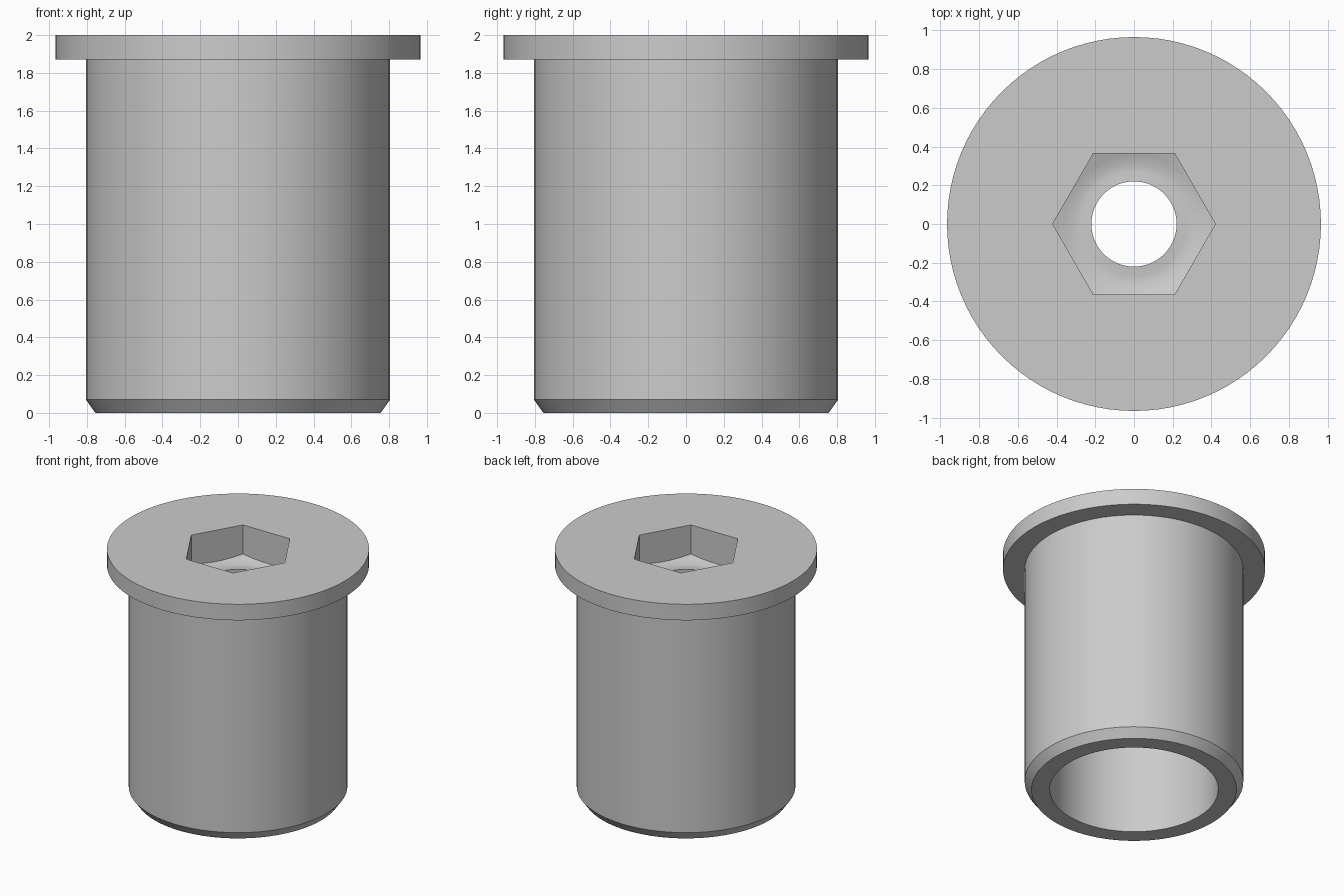
import bpy, bmesh, math
from mathutils import Matrix

cube = bpy.data.objects.get("Cube")
if cube:
    bpy.data.objects.remove(cube, do_unlink=True)

steel = bpy.data.materials.new("plain grey metal")
steel.use_nodes = True
GREY = (0.6, 0.6, 0.6, 1)
steel.diffuse_color = GREY
steel.node_tree.nodes["Principled BSDF"].inputs["Base Color"].default_value = GREY


def add_object(name, bm):
    bmesh.ops.recalc_face_normals(bm, faces=bm.faces)
    mesh = bpy.data.meshes.new(name)
    bm.to_mesh(mesh)
    bm.free()
    mesh.materials.append(steel)
    obj = bpy.data.objects.new(name, mesh)
    bpy.context.collection.objects.link(obj)
    return obj


def revolve(name, profile, steps=96):
    """Turn a closed (radius, height) outline around the z axis."""
    bm = bmesh.new()
    verts = [bm.verts.new((r, 0, z)) for r, z in profile]
    edges = [bm.edges.new((a, b)) for a, b in zip(verts, verts[1:] + verts[:1])]
    bmesh.ops.spin(bm, geom=verts + edges, cent=(0, 0, 0), axis=(0, 0, 1),
                   angle=math.tau, steps=steps)
    bmesh.ops.remove_doubles(bm, verts=bm.verts, dist=0.0001)
    return add_object(name, bm)


def boolean(target, helper, operation):
    """Apply a boolean to the target and discard the helper."""
    mod = target.modifiers.new("cut", 'BOOLEAN')
    mod.object, mod.operation, mod.solver = helper, operation, 'EXACT'
    bpy.ops.object.select_all(action='DESELECT')
    bpy.context.view_layer.objects.active = target
    target.select_set(True)
    bpy.ops.object.modifier_apply(modifier=mod.name)
    bpy.data.objects.remove(helper, do_unlink=True)


# Flanged sleeve: chamfered foot, wide bore below, small hole through the head
sleeve = revolve("flanged_sleeve", [
    (0.62, 0), (0.755, 0), (0.805, 0.07), (0.805, 1.87), (0.965, 1.87),
    (0.965, 2), (0.22, 2), (0.22, 1.58), (0.62, 1.58)])

# Dished floor shape that limits the depth of the socket
floor_plug = revolve("socket_floor_plug", [
    (0, 1.734), (0.2, 1.734), (0.27, 1.727), (0.31, 1.727), (0.36, 1.745),
    (0.5, 1.79), (0.5, 2.2), (0, 2.2)])

# Hexagonal socket with corners on the x axis
bm = bmesh.new()
bmesh.ops.create_cone(bm, cap_ends=True, segments=6, radius1=0.42, radius2=0.42,
                      depth=0.6, matrix=Matrix.Translation((0, 0, 1.85)))
# Turn it so that one corner lies on +x
corner = max(bm.verts, key=lambda v: v.co.x).co
bmesh.ops.rotate(bm, verts=bm.verts, cent=(0, 0, 0),
                 matrix=Matrix.Rotation(-math.atan2(corner.y, corner.x), 3, 'Z'))
socket = add_object("hex_socket_cutter", bm)
boolean(socket, floor_plug, 'INTERSECT')
boolean(sleeve, socket, 'DIFFERENCE')

# Smooth round walls, sharp rims
sleeve.select_set(True)
bpy.context.view_layer.objects.active = sleeve
bpy.ops.object.shade_smooth_by_angle(angle=math.radians(28))
